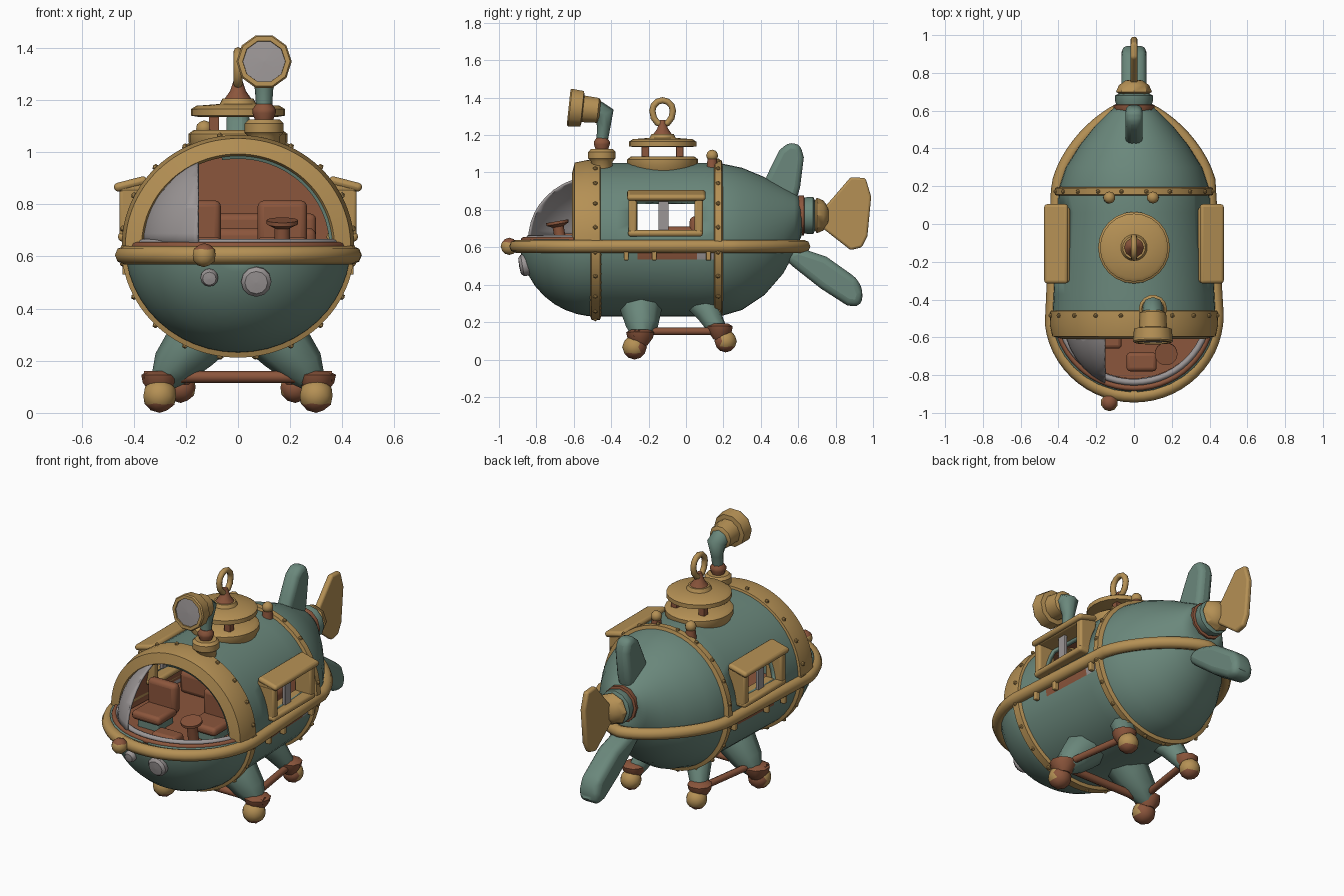
import bpy, bmesh, math
from mathutils import Vector, Matrix
from math import sin, cos, pi, sqrt, radians

cube = bpy.data.objects.get("Cube")
if cube:
    bpy.data.objects.remove(cube)


def material(name, rgb):
    m = bpy.data.materials.new(name)
    m.use_nodes = True
    m.diffuse_color = (*rgb, 1)
    m.node_tree.nodes["Principled BSDF"].inputs["Base Color"].default_value = (*rgb, 1)
    return m


TEAL = material("teal paint", (.145, .245, .2))
BRASS = material("aged brass", (.46, .28, .09))
BROWN = material("rust brown", (.26, .092, .045))
GREY = material("grey glass", (.33, .305, .305))
CZ = .64


def finish(name, bm, *mats, bevel=0):
    bmesh.ops.recalc_face_normals(bm, faces=bm.faces)
    me = bpy.data.meshes.new(name)
    bm.to_mesh(me)
    bm.free()
    ob = bpy.data.objects.new(name, me)
    bpy.context.collection.objects.link(ob)
    for m in mats:
        me.materials.append(m)
    if bevel:
        mod = ob.modifiers.new("bevel", "BEVEL")
        mod.width, mod.segments = bevel, 3
    return ob


def box(name, loc, size, mat, bevel=.01, tilt=0):
    bm = bmesh.new()
    bmesh.ops.create_cube(bm, size=1)
    mtx = Matrix.Translation(loc) @ Matrix.Rotation(tilt, 4, 'Y') @ Matrix.Diagonal((*size, 1))
    bmesh.ops.transform(bm, matrix=mtx, verts=bm.verts)
    return finish(name, bm, mat, bevel=bevel)


def prism(name, pts, thick, mat, bevel=0):
    """Extrude a closed outline of 3D points by a thickness vector, centred."""
    bm = bmesh.new()
    half = Vector(thick) / 2
    face = bm.faces.new([bm.verts.new(Vector(p) - half) for p in pts])
    ext = bmesh.ops.extrude_face_region(bm, geom=[face])["geom"]
    bmesh.ops.translate(bm, vec=half * 2, verts=[v for v in ext if isinstance(v, bmesh.types.BMVert)])
    return finish(name, bm, mat, bevel=bevel)


def turned(name, profile, loc, mat, turn=0, seg=20):
    """Lathe (radius, height) points; turn tips the axis about x."""
    bm = bmesh.new()
    rings = [[bm.verts.new((max(r, .001) * cos(2 * pi * i / seg), max(r, .001) * sin(2 * pi * i / seg), h))
              for i in range(seg)] for r, h in profile]
    for a, b in zip(rings, rings[1:]):
        for i in range(seg):
            bm.faces.new((a[i], a[(i + 1) % seg], b[(i + 1) % seg], b[i]))
    bm.faces.new(rings[0])
    bm.faces.new(rings[-1])
    bmesh.ops.transform(bm, matrix=Matrix.Translation(loc) @ Matrix.Rotation(radians(turn), 4, 'X'), verts=bm.verts)
    return finish(name, bm, mat)


def tube(name, pts, radii, mat, cyclic=False):
    cu = bpy.data.curves.new(name, "CURVE")
    cu.dimensions, cu.bevel_depth, cu.bevel_resolution, cu.use_fill_caps = "3D", 1, 2, True
    sp = cu.splines.new("POLY")
    sp.points.add(len(pts) - 1)
    sp.use_cyclic_u = cyclic
    for i, p in enumerate(pts):
        sp.points[i].co = (*p, 1)
        sp.points[i].radius = radii[i] if isinstance(radii, list) else radii
    cu.materials.append(mat)
    ob = bpy.data.objects.new(name, cu)
    bpy.context.collection.objects.link(ob)
    return ob


def hoop(name, profile, start, end, mat, kx=1, steps=48):
    """Sweep a closed (radius, y) profile round the hull axis."""
    bm = bmesh.new()
    rows = []
    for i in range(steps + 1):
        a = radians(start + (end - start) * i / steps)
        rows.append([bm.verts.new((kx * r * cos(a), y, CZ + r * .955 * sin(a))) for r, y in profile])
    n = len(profile)
    for a, b in zip(rows, rows[1:]):
        for j in range(n):
            bm.faces.new((a[j], a[(j + 1) % n], b[(j + 1) % n], b[j]))
    return finish(name, bm, mat)


def balls(name, pts, r, mat, sub=1):
    bm = bmesh.new()
    for p in pts:
        bmesh.ops.create_icosphere(bm, subdivisions=sub, radius=r, matrix=Matrix.Translation(p))
    return finish(name, bm, mat)


# Hull shell: round nose, slightly tapering middle, tail rising to the rudder collar
TAIL = [(.18, .4, .41, CZ), (.3, .36, .38, .645), (.42, .285, .315, .66),
        (.52, .205, .23, .69), (.58, .145, .16, .73), (.63, .09, .08, .77)]
rings = []
for t in (.999, .97, .9, .8, .68, .54, .4, .25, .12):
    f = sqrt(1 - t * t)
    rings.append((-.48 - .41 * t, .435 * f, .41 * f, CZ))
rings += [(y, .406 - .052 * y, .41, CZ) for y in (-.48, -.37, -.26, -.1, .06)] + TAIL
SEG = 48
bm = bmesh.new()
grid = [[bm.verts.new((rx * cos(2 * pi * i / SEG), y, cz + rz * sin(2 * pi * i / SEG))) for i in range(SEG)]
        for y, rx, rz, cz in rings]
for a, b in zip(grid, grid[1:]):
    for i in range(SEG):
        y = (a[0].co.y + b[0].co.y) / 2
        cockpit = y < -.58 and i < SEG // 2
        window = -.26 < y < .06 and (1 <= i <= 3 or 20 <= i <= 22)
        if not (cockpit or window):
            face = bm.faces.new((a[i], a[(i + 1) % SEG], b[(i + 1) % SEG], b[i]))
            if i in (25, 46) and -.26 < y < .18:
                face.material_index = 2 if y > .06 else 1
hull = finish("hull", bm, TEAL, BROWN, GREY)
shell = hull.modifiers.new("shell", "SOLIDIFY")
shell.thickness, shell.offset, shell.material_offset, shell.material_offset_rim = .025, -1, 1, 0


def outline(k, z, steps=56):
    """Plan outline of the hull, scaled by k."""
    pts = []
    for i in range(steps):
        a = 2 * pi * i / steps
        s, c = sin(a), cos(a)
        y = .18 + .45 * s if s > 0 else -.48 + .43 * s
        w = .405 * (1 - abs(s) ** 1.6) ** .68 if s > 0 else .44 * abs(c)
        pts.append((math.copysign(w, c) * k, -.15 + (y + .15) * k, z))
    return pts


# Brass girdle, hoops and cockpit arch
tube("girdle_band", outline(1, .605), .035, BRASS, True)
tube("cockpit_sill", [p for p in outline(.945, .64) if p[1] < -.5], .015, BROWN)
tube("cockpit_seal", [p for p in outline(.905, .65) if p[1] < -.5], .017, GREY)
hoop("cockpit_arch", [(.42, -.455), (.443, -.46), (.446, -.53), (.432, -.595), (.37, -.61), (.36, -.59), (.42, -.56)],
     0, 180, BRASS)
hoop("arch_lining", [(.362, -.6), (.35, -.595), (.35, -.575), (.362, -.575)], 0, 100, TEAL)
hoop("front_hoop", [(.42, -.45), (.448, -.46), (.448, -.505), (.42, -.515)], 180, 360, BRASS)
hoop("rear_hoop", [(.41, .145), (.446, .155), (.446, .19), (.41, .2)], 0, 360, BRASS, .94)
hoop_studs = []
for k in range(0, 360, 18):
    a = radians(k + 9)
    hoop_studs += [(r * cos(a), y, CZ + .428 * sin(a)) for r, y in ((.447, -.485), (.42, .172))]
balls("hoop_studs", hoop_studs, .013, BRASS)

# Remaining half of the cockpit glass
bm = bmesh.new()
bmesh.ops.create_uvsphere(bm, u_segments=40, v_segments=24, radius=1,
                          matrix=Matrix.Translation((0, -.48, CZ)) @ Matrix.Diagonal((.38, .4, .375, 1)))
for co, no in (((-.155, 0, 0), (1, 0, 0)), ((0, -.585, 0), (0, 1, 0)), ((0, 0, .645), (0, 0, -1))):
    bmesh.ops.bisect_plane(bm, geom=bm.verts[:] + bm.edges[:] + bm.faces[:], plane_co=co, plane_no=no, clear_outer=True)
glass = finish("cockpit_glass", bm, GREY)
glass.modifiers.new("shell", "SOLIDIFY").thickness = .012

# Cabin: deck, bulkhead, seats, bench and console
prism("deck", outline(.88, .57), (0, 0, .02), BROWN)
turned("bulkhead", [(.38, 0), (.38, .02), (0, .02)], (0, .17, CZ), BROWN, 90, 32)
for side, x, y in (("right", -.16, -.48), ("left", .17, -.42)):
    box(side + "_seat_back", (x, y, .725), (.19, .06, .18), BROWN, .025)
    box(side + "_seat_cushion", (x, y - .09, .65), (.19, .18, .05), BROWN, .02)
    box(side + "_seat_plinth", (x, y - .08, .6), (.14, .15, .06), TEAL)
box("bench_seat", (0, -.04, .64), (.6, .2, .14), BROWN, .03)
box("bench_back", (0, .05, .68), (.6, .06, .17), BROWN, .025)
box("console", (.04, -.73, .61), (.16, .1, .08), BROWN, .02)
turned("control_wheel", [(.03, -.1), (.03, .02), (.06, .035), (.06, .05), (0, .05)], (.17, -.68, .69), BROWN, 10)

# Side windows with sloping awnings
for side, s in (("left", 1), ("right", -1)):
    for part, z, h in (("top", .865, .04), ("sill", .675, .035)):
        box(f"{side}_window_{part}", (s * .4, -.11, z), (.12, .4, h), BRASS, .015)
    for part, y in (("front", -.285), ("rear", .068)):
        box(f"{side}_window_{part}", (s * .4, y, .77), (.11, .045, .2), BRASS, .012)
    box(side + "_awning", (s * .412, -.105, .878), (.13, .42, .034), BRASS, .016, s * .25)
    box(side + "_window_pane", (s * .41, -.12, .77), (.02, .055, .17), GREY, .004)
    for y in (-.32, -.17, .12):
        box(side + "_girdle_bracket", (s * (.412 - .052 * y), y, .555), (.03, .025, .05), BRASS, .005)

# Roof hatch with lifting ring
HX = (0, -.125, 0)
turned("hatch_base", [(.17, 1.0), (.19, 1.04), (.19, 1.07), (.17, 1.085), (0, 1.085)], HX, BRASS, seg=24)
turned("hatch_lid", [(.15, 1.135), (.18, 1.14), (.18, 1.165), (.16, 1.178), (.07, 1.185), (.06, 1.205), (0, 1.205)],
       HX, BRASS, seg=24)
for k in range(4):
    a = radians(45 + 90 * k)
    box("hatch_post", (.13 * cos(a), -.125 + .13 * sin(a), 1.11), (.04, .04, .07), BROWN, .004)
turned("ring_stem", [(.055, 1.2), (.03, 1.235), (.015, 1.28), (0, 1.28)], HX, BROWN, seg=10)
tube("lifting_ring", [(0, -.125 + .055 * cos(a), 1.33 + (.056 if sin(a) > 0 else .075) * sin(a))
                      for a in (2 * pi * i / 12 for i in range(12))], .017, BRASS, True)
for x in (-.13, .1):
    turned("roof_knob_stem", [(.035, 1.0), (.025, 1.08), (0, 1.08)], (x, .14, 0), BROWN, seg=10)
    balls("roof_knob", [(x, .14, 1.09)], .032, BRASS, 2)

# Searchlight on an elbow post
LX, LY = .1, -.45
turned("lamp_base", [(.055, 1.0), (.06, 1.06), (.075, 1.075), (.075, 1.11), (.06, 1.125), (0, 1.125)],
       (LX, LY, 0), BRASS, seg=14)
turned("lamp_swivel", [(.03, 1.11), (.045, 1.15), (.045, 1.165), (.03, 1.185), (0, 1.185)], (LX, LY, 0), BROWN, seg=10)
tube("lamp_elbow", [(LX, LY, 1.16), (LX, -.44, 1.24), (LX, -.435, 1.31), (LX, -.5, 1.345)],
     [.03, .035, .055, .055], TEAL)
turned("lamp_housing", [(.055, -.09), (.07, -.08), (.075, 0), (.1, .005), (.106, .07), (.1, .078), (.082, .078),
                        (.08, .06), (0, .06)], (LX, -.55, 1.34), BRASS, 84, 10)
turned("lamp_lens", [(.083, .055), (.083, .07), (0, .074)], (LX, -.55, 1.34), GREY, 84, 10)

# Bow knob and headlights
knob = balls("bow_knob", [(-.13, -.945, .605)], .046, BRASS, 2)
knob.data.materials.append(BROWN)
for p in knob.data.polygons:
    p.material_index = int(p.normal.z > .6)
for x, z, r in ((.07, .505, .058), (-.11, .52, .034)):
    turned("headlight", [(r * .8, -.06), (r, 0), (r, .015), (r * .75, .03), (0, .033)], (x, -.86, z), GREY, 100, 12)

# Landing legs, feet and braces
for side, s in (("left", 1), ("right", -1)):
    tube(side + "_front_leg", [(s * .08, -.24, .37), (s * .18, -.24, .255), (s * .25, -.235, .175), (s * .29, -.235, .12)],
         [.13, .108, .085, .05], TEAL)
    tube(side + "_rear_leg", [(s * .1, .03, .37), (s * .17, .12, .25), (s * .215, .18, .14)], [.09, .068, .045], TEAL)
    for part, x, y, z, r, back in (("front", .3, -.275, .066, .066, 1), ("rear", .22, .212, .098, .06, -1)):
        turned(f"{side}_{part}_ankle", [(r * .6, .01), (r * 1.05, .05), (r * 1.15, .08), (r * .7, .095), (0, .095)],
               (s * x, y + .03 * back, z), BROWN, seg=9)
        foot = balls(f"{side}_{part}_foot", [(s * x, y, z)], r, BRASS, 2)
        foot.data.materials.append(BROWN)
        for p in foot.data.polygons:
            p.material_index = int(p.normal.z < -.6 or p.normal.y * back > .35)
    tube(side + "_brace", [(s * .28, -.25, .15), (s * .215, .2, .15)], .02, BROWN)
tube("cross_brace", [(-.36, -.26, .138), (.36, -.26, .138)], .023, BROWN)

# Tail collar, fins and rudder
turned("collar_gasket", [(.1, -.035), (.108, -.02), (.108, .005), (.09, .01)], (0, .625, .77), BROWN, -90, 12)
turned("tail_collar", [(.085, -.03), (.1, .01), (.1, .04), (.08, .05), (0, .05)], (0, .64, .77), TEAL, -90, 12)
turned("rudder_hub", [(.075, 0), (.095, .015), (.08, .05), (.045, .075), (0, .08)], (0, .685, .77), BRASS, -90, 8)
upper = [(.4, .91), (.45, 1.02), (.5, 1.12), (.55, 1.16), (.61, 1.15), (.63, 1.08), (.61, .92), (.58, .82)]
lower = [(.5, .56), (.6, .6), (.75, .55), (.92, .43), (.95, .35), (.93, .28), (.86, .29), (.72, .38), (.58, .49)]
blade = [(.71, .78), (.79, .87), (.88, .975), (.96, .97), (.99, .87), (.97, .66), (.94, .6), (.88, .585), (.72, .71)]
for name, pts, w, mat, bev in (("upper_fin", upper, .09, TEAL, .036), ("lower_fin", lower, .13, TEAL, .042),
                               ("rudder", blade, .035, BRASS, .012)):
    prism(name, [(0, y, z) for y, z in pts], (w, 0, 0), mat, bev)

# Smooth shading with sharp creases
bpy.ops.object.select_all(action="DESELECT")
for ob in bpy.context.scene.objects:
    if ob.type == "MESH":
        ob.select_set(True)
        bpy.context.view_layer.objects.active = ob
bpy.ops.object.shade_smooth_by_angle(angle=radians(40))
